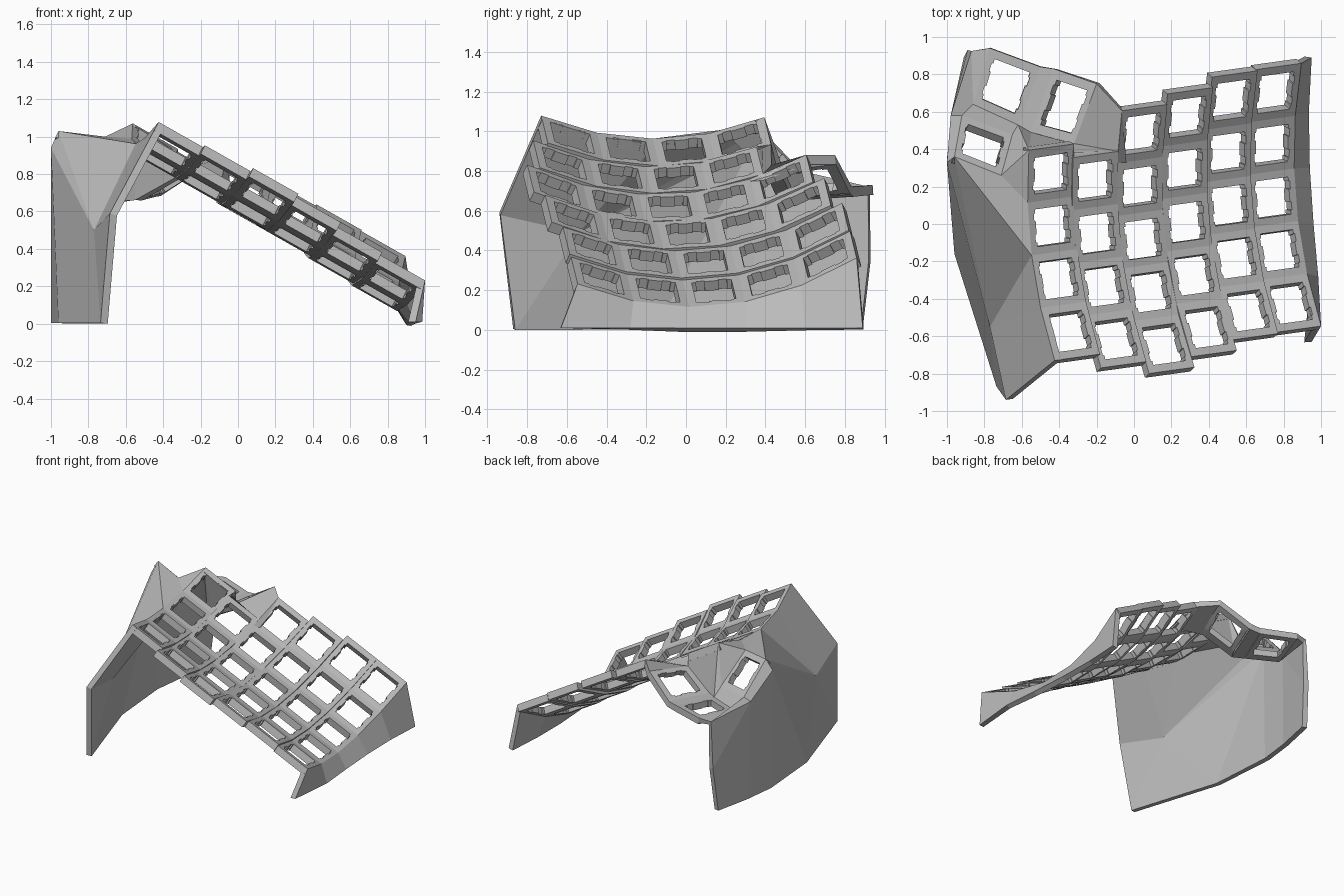
import bpy, bmesh
from mathutils import Vector

if "Cube" in bpy.data.objects:
    bpy.data.objects.remove(bpy.data.objects["Cube"])

grey = bpy.data.materials.new("shell grey")
grey.use_nodes = True
grey.diffuse_color = (0.5, 0.5, 0.5, 1)
grey.node_tree.nodes["Principled BSDF"].inputs["Base Color"].default_value = (0.5, 0.5, 0.5, 1)

HALF = 0.14                                   # half a key cell
ACROSS = Vector((0.866, 0.12, -0.49))         # direction from column to column
BASES = [(-0.44, -0.01, 0.90), (-0.20, -0.05, 0.76), (0.045, -0.08, 0.613),
         (0.28, 0.01, 0.478), (0.51, 0.10, 0.335), (0.742, 0.14, 0.19)]
LEANS = [0, 0.006, 0.016, 0.009, 0.002, 0]    # how far each column tips backward


def at(col, row, side):
    """Point on a curved key column; side is -1 for its left edge, 1 for its right."""
    lean = LEANS[col]
    bow = Vector((-0.021 * row - 0.5 * lean * row + 0.0135 * row * row, 0.281 * row,
                  (0.026 - lean) * row + 0.028 * row * row))
    return Vector(BASES[col]) + bow + ACROSS * HALF * side


def add_face(bm, points):
    bm.faces.new([bm.verts.new(p) for p in points])


def add_key(bm, a, b, c, d):
    """A four-cornered cell with a notched switch opening."""
    a, b, c, d = map(Vector, (a, b, c, d))

    def spot(u, v):
        return a.lerp(b, (u + 1) / 2).lerp(d.lerp(c, (u + 1) / 2), (v + 1) / 2)

    h, n = 0.71, 0.77
    side = [(h, -h), (h, -0.55), (n, -0.55), (n, -0.25), (h, -0.25),
            (h, 0.25), (n, 0.25), (n, 0.55), (h, 0.55), (h, h)]
    hole = side + [(-u, -v) for u, v in side]
    edge = [(1, -1 + 2 * i / 9) for i in range(10)]
    rim = edge + [(-u, -v) for u, v in edge]
    for i in range(20):
        j = (i + 1) % 20
        add_face(bm, [spot(*rim[i]), spot(*rim[j]), spot(*hole[j]), spot(*hole[i])])


def finish(bm, name, outward, thickness):
    """Weld, turn the faces outward and thicken inward."""
    bmesh.ops.remove_doubles(bm, verts=bm.verts, dist=0.0005)
    bmesh.ops.recalc_face_normals(bm, faces=bm.faces)
    bm.normal_update()
    total = sum((f.normal * f.calc_area() for f in bm.faces), Vector())
    if total.dot(Vector(outward)) < 0:
        bmesh.ops.reverse_faces(bm, faces=bm.faces)
    mesh = bpy.data.meshes.new(name)
    bm.to_mesh(mesh)
    bm.free()
    mesh.materials.append(grey)
    ob = bpy.data.objects.new(name, mesh)
    bpy.context.collection.objects.link(ob)
    mod = ob.modifiers.new("thickness", "SOLIDIFY")
    mod.thickness = thickness
    mod.offset = -1


# Curved key columns
for col in range(6):
    bm = bmesh.new()
    for row in range(-2, 2 if col < 2 else 3):
        lo, hi = row - 0.5, row + 0.5
        add_key(bm, at(col, lo, -1), at(col, lo, 1), at(col, hi, 1), at(col, hi, -1))
    finish(bm, f"key_column_{col + 1}", (0, 0, 1), 0.055)

# Thumb cluster: three keys, each front-left, front-right, back-right, back-left
peak, crest = (-0.96, 0.36, 1.03), (-0.71, 0.26, 1.0)
left_key = [peak, crest, (-0.65, 0.48, 0.78), (-0.92, 0.58, 0.80)]
mid_key = [(-0.86, 0.64, 0.71), (-0.62, 0.53, 0.70), (-0.50, 0.84, 0.72), (-0.77, 0.94, 0.73)]
right_key = [(-0.55, 0.49, 0.70), (-0.32, 0.43, 0.83), (-0.20, 0.75, 0.88), (-0.43, 0.83, 0.73)]
bm = bmesh.new()
for key in (left_key, mid_key, right_key):
    add_key(bm, *key)
back_left, back_right = at(0, 1.5, -1), at(0, 1.5, 1)
webs = [
    [mid_key[1], right_key[0], right_key[3], mid_key[2]],
    [left_key[3], left_key[2], mid_key[1], mid_key[0]],
    [crest, back_left, left_key[2]],
    [left_key[2], back_left, mid_key[1]],
    [mid_key[1], back_left, right_key[0]],
    [right_key[0], back_left, back_right, right_key[1]],
    [right_key[1], back_right, at(1, 1.5, -1), at(1, 1.5, 1)],
    [right_key[1], at(1, 1.5, 1), at(2, 2.5, -1), right_key[2]],
    [at(1, 1.5, 1), at(2, 1.5, -1), at(2, 2.5, -1)],
]
for web in webs:
    add_face(bm, web)
finish(bm, "thumb_cluster", (0, 0, 1), 0.05)

# Tall faceted side wall
edge = [at(0, i - 2.5, -1) for i in range(5)]
front, fold = (-0.685, -0.94, 0.59), (-0.77, -0.55, 0.50)
shoulder, flank = (-1.0, 0.33, 0.94), (-0.98, 0.58, 0.78)
corner, heel = (-0.87, 0.925, 0.72), (-0.89, 0.93, 0.35)
foot = [(-0.735, -0.87, 0.004), (-0.96, -0.16, 0.004), (-1.0, 0.35, 0.004),
        (-0.97, 0.6, 0.004), (-0.91, 0.89, 0.004)]
bm = bmesh.new()
for panel in [
    [edge[0], edge[1], fold, front], [edge[1], edge[2], fold],
    [edge[2], peak, fold], [edge[2], crest, peak],
    [edge[2], edge[3], crest], [edge[3], edge[4], crest],
    [peak, shoulder, fold], [front, fold, foot[0]],
    [fold, foot[1], foot[0]], [fold, shoulder, foot[1]],
    [shoulder, foot[2], foot[1]], [shoulder, flank, foot[3], foot[2]],
    [flank, corner, heel], [flank, heel, foot[4], foot[3]],
    [peak, left_key[3], flank, shoulder],
    [left_key[3], mid_key[0], corner, flank], [mid_key[0], mid_key[3], corner],
]:
    add_face(bm, panel)
finish(bm, "tall_side_wall", (-1, 0, 0.2), 0.04)

# Low side wall under the outer column
top = [at(5, i - 2.5, 1) for i in range(6)]
base = [(0.95, -0.63), (0.985, -0.28), (0.96, 0), (0.94, 0.3), (0.935, 0.6), (0.95, 0.89)]
base = [Vector((x, y, 0.01)) for x, y in base]
bm = bmesh.new()
for i in range(5):
    add_face(bm, [top[i], base[i], base[i + 1], top[i + 1]])
finish(bm, "low_side_wall", (1, 0, 0), 0.04)
